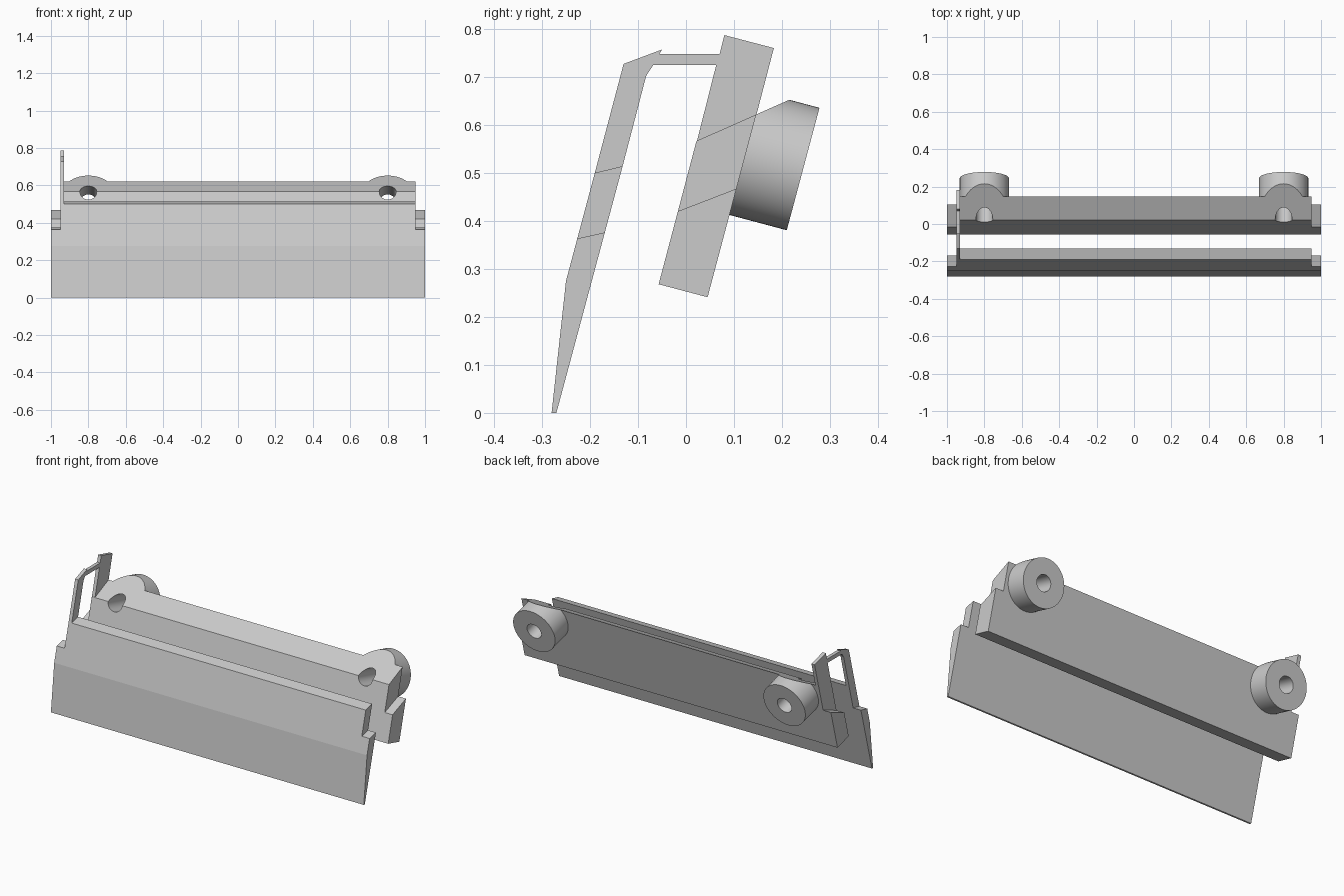
import bpy, bmesh, math
from mathutils import Matrix, Vector

cube = bpy.data.objects.get("Cube")
if cube:
    bpy.data.objects.remove(cube, do_unlink=True)

GREY = (0.6, 0.6, 0.6, 1)
mat = bpy.data.materials.new("plain grey")
mat.use_nodes = True
mat.diffuse_color = GREY
mat.node_tree.nodes["Principled BSDF"].inputs["Base Color"].default_value = GREY


def finish(bm, name):
    bmesh.ops.recalc_face_normals(bm, faces=bm.faces)
    mesh = bpy.data.meshes.new(name)
    bm.to_mesh(mesh)
    bm.free()
    mesh.materials.append(mat)
    obj = bpy.data.objects.new(name, mesh)
    bpy.context.collection.objects.link(obj)
    return obj


def prism(name, profile, x0, x1):
    """Extrude a (y, z) profile along x."""
    bm = bmesh.new()
    face = bm.faces.new([bm.verts.new((x0, y, z)) for y, z in profile])
    ext = bmesh.ops.extrude_face_region(bm, geom=[face])["geom"]
    moved = [v for v in ext if isinstance(v, bmesh.types.BMVert)]
    bmesh.ops.translate(bm, verts=moved, vec=(x1 - x0, 0, 0))
    return finish(bm, name)


def rod(name, start, end, radius):
    """Cylinder between two points."""
    axis = end - start
    turn = axis.to_track_quat('Z', 'Y').to_matrix().to_4x4()
    bm = bmesh.new()
    bmesh.ops.create_cone(bm, cap_ends=True, segments=64, radius1=radius,
                          radius2=radius, depth=axis.length,
                          matrix=Matrix.Translation((start + end) / 2) @ turn)
    return finish(bm, name)


def combine(target, tool, operation):
    """Apply a boolean and drop the tool."""
    mod = target.modifiers.new("cut", 'BOOLEAN')
    mod.object, mod.operation, mod.solver = tool, operation, 'EXACT'
    bpy.context.view_layer.objects.active = target
    bpy.ops.object.modifier_apply(modifier=mod.name)
    bpy.data.objects.remove(tool, do_unlink=True)


def cut_above(target, a, b, x0, x1):
    """Remove everything above the sloping line a-b between x0 and x1."""
    slope = (b[1] - a[1]) / (b[0] - a[0])
    low, high = -0.4, 0.4
    line = [(y, a[1] + slope * (y - a[0])) for y in (low, high)]
    combine(target, prism("cutter", line + [(high, 1), (low, 1)], x0, x1), 'DIFFERENCE')


def notch_ends(target, a, b):
    for x0, x1 in ((-1.1, -0.95), (0.95, 1.1)):
        cut_above(target, a, b, x0, x1)


# Front blade, tapering to a thin lower lip, with lowered ends
front_blade = prism("front_blade", [(-0.28, 0), (-0.27, 0), (-0.132, 0.514),
                                    (-0.19, 0.50), (-0.25, 0.275)], -1, 1)
notch_ends(front_blade, (-0.227, 0.363), (-0.169, 0.376))

# Rear bar, with two round bosses, sloping top, lowered ends and bored holes
rear_bar = prism("rear_bar", [(-0.057, 0.268), (0.045, 0.241),
                              (0.183, 0.76), (0.08, 0.787)], -1, 1)
axis = Vector((0, 0.966, -0.258))
centres = [Vector((x, 0.244, 0.508)) for x in (-0.8, 0.8)]
for c in centres:
    combine(rear_bar, rod("boss", c - axis * 0.16, c, 0.132), 'UNION')
cut_above(rear_bar, (0.023, 0.567), (0.147, 0.622), -1.1, 1.1)
notch_ends(rear_bar, (-0.017, 0.42), (0.105, 0.467))
for c in centres:
    combine(rear_bar, rod("bore", c - axis * 0.4, c + axis * 0.1, 0.045), 'DIFFERENCE')

# Thin bridge joining blade and bar at one end
end_bridge = prism("end_bridge", [
    (-0.19, 0.50), (-0.132, 0.514), (-0.083, 0.702), (-0.068, 0.725),
    (0.063, 0.725), (0.023, 0.567), (0.147, 0.622), (0.183, 0.76),
    (0.08, 0.787), (0.07, 0.748), (-0.055, 0.748), (-0.05, 0.757),
    (-0.13, 0.727)], -0.95, -0.93)

# Smooth the round walls, keep the edges sharp
bpy.ops.object.select_all(action='DESELECT')
rear_bar.select_set(True)
bpy.context.view_layer.objects.active = rear_bar
bpy.ops.object.shade_smooth_by_angle(angle=math.radians(20))
